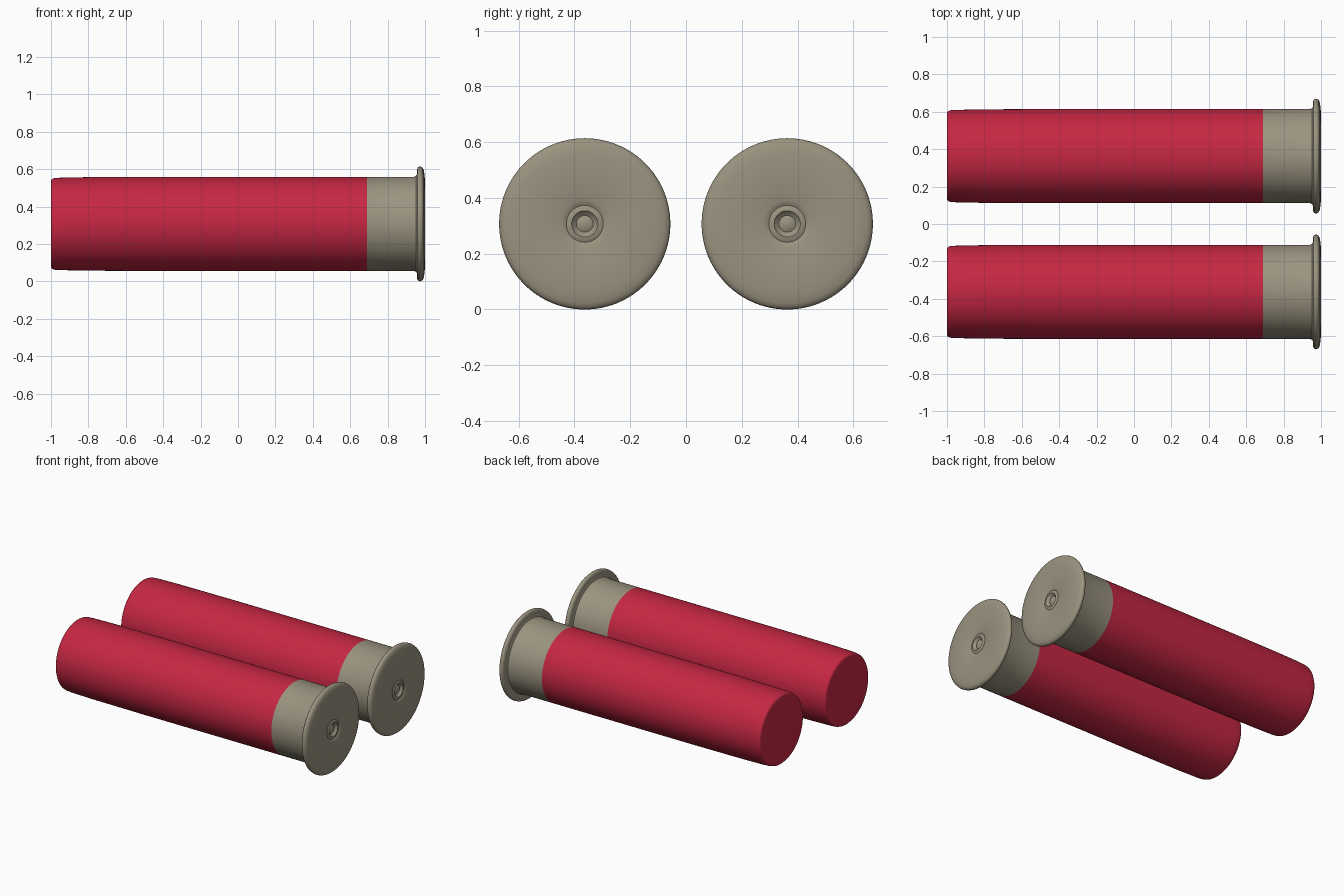
import bpy, bmesh, math

if "Cube" in bpy.data.objects:
    bpy.data.objects.remove(bpy.data.objects["Cube"])

SEGMENTS = 96
CENTRE_Y, CENTRE_Z = 0.363, 0.307


def make_material(name, colour):
    mat = bpy.data.materials.new(name)
    mat.diffuse_color = (*colour, 1.0)
    mat.use_nodes = True
    mat.node_tree.nodes["Principled BSDF"].inputs["Base Color"].default_value = mat.diffuse_color
    return mat


red = make_material("red plastic", (0.56, 0.020, 0.055))
metal = make_material("dull brass", (0.325, 0.292, 0.215))


def lathe(name, profile, mat, y):
    """Revolve (x, radius) points around the shell's long axis."""
    bm = bmesh.new()
    rings = []
    for x, r in profile:
        if r == 0:
            rings.append([bm.verts.new((x, 0, 0))])
        else:
            rings.append([bm.verts.new((x, r * math.cos(a), r * math.sin(a)))
                          for a in (2 * math.pi * i / SEGMENTS for i in range(SEGMENTS))])
    for a, b in zip(rings, rings[1:]):
        for i in range(SEGMENTS):
            j = (i + 1) % SEGMENTS
            if len(a) == 1:
                bm.faces.new((a[0], b[j], b[i]))
            elif len(b) == 1:
                bm.faces.new((a[i], a[j], b[0]))
            else:
                bm.faces.new((a[i], a[j], b[j], b[i]))
    mesh = bpy.data.meshes.new(name)
    bm.to_mesh(mesh)
    bm.free()
    mesh.materials.append(mat)
    obj = bpy.data.objects.new(name, mesh)
    obj.location = (0, y, CENTRE_Z)
    bpy.context.collection.objects.link(obj)
    bpy.context.view_layer.objects.active = obj
    obj.select_set(True)
    bpy.ops.object.shade_smooth_by_angle(angle=math.radians(40))
    obj.select_set(False)


# Red tube with a flat, softly rounded closed end
tube_profile = [(-1.0, 0), (-1.0, 0.228), (-0.998, 0.236), (-0.992, 0.242),
                (-0.98, 0.245), (-0.95, 0.247), (-0.8, 0.250), (-0.4, 0.252),
                (0.69, 0.252)]

# Metal head with flange, then the primer ring and dimple at the centre
head_profile = [(0.69, 0.252), (0.94, 0.252), (0.952, 0.256), (0.956, 0.264),
                (0.957, 0.285), (0.959, 0.298), (0.965, 0.305), (0.973, 0.307),
                (0.981, 0.305), (0.988, 0.299), (0.994, 0.285), (0.998, 0.255),
                (1.0, 0.22), (1.0, 0.085), (0.996, 0.074), (0.992, 0.066),
                (0.997, 0.056), (0.998, 0.047), (0.988, 0.038), (0.982, 0.030),
                (0.988, 0.018), (0.990, 0)]

for side, y in (("left", -CENTRE_Y), ("right", CENTRE_Y)):
    lathe(f"{side}_shell_tube", tube_profile, red, y)
    lathe(f"{side}_shell_head", head_profile, metal, y)
